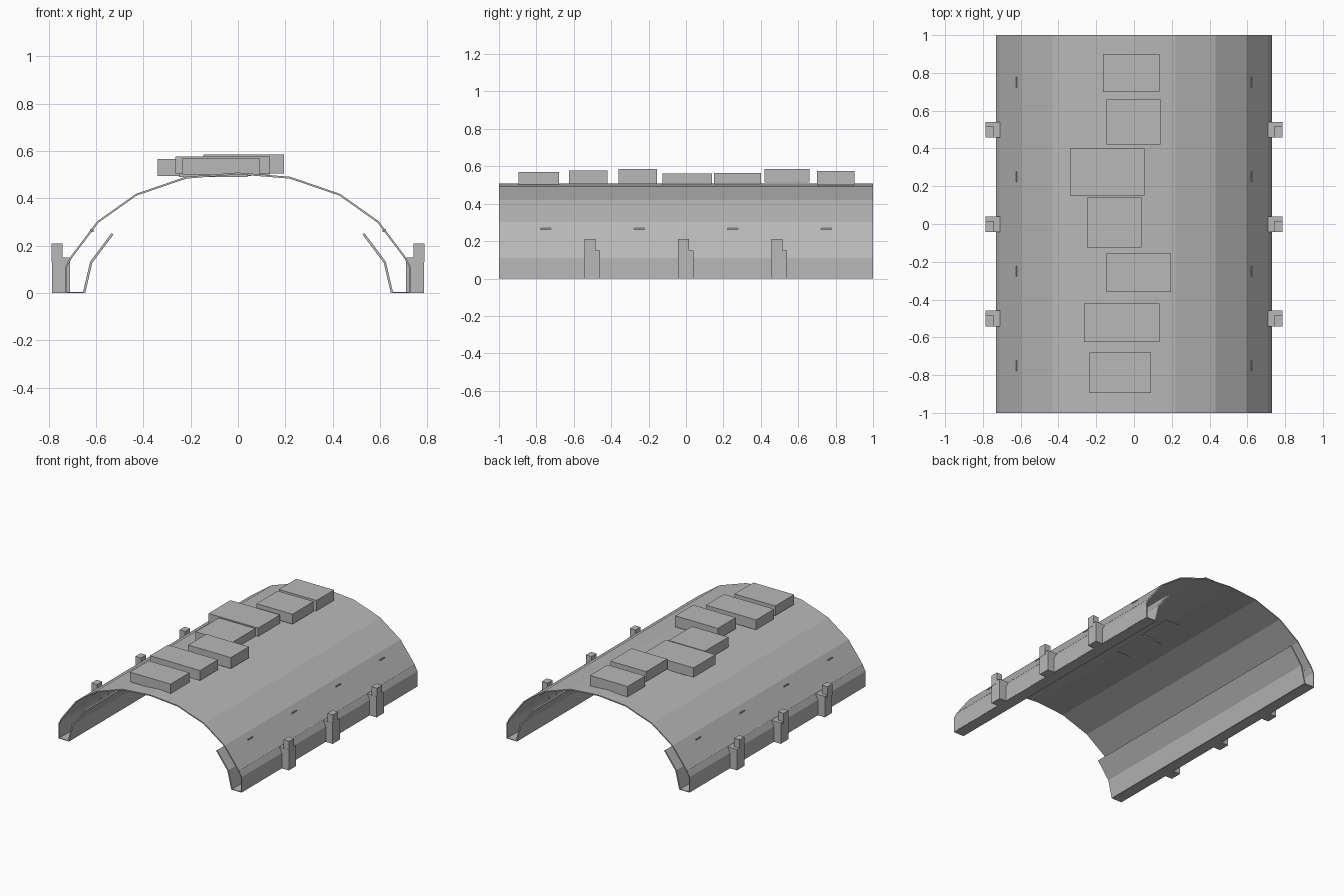
import bpy
import bmesh

cube = bpy.data.objects.get("Cube")
if cube:
    bpy.data.objects.remove(cube, do_unlink=True)

grey = bpy.data.materials.new("plain grey")
grey.use_nodes = True
grey.diffuse_color = (0.48, 0.48, 0.48, 1)
grey.node_tree.nodes["Principled BSDF"].inputs["Base Color"].default_value = grey.diffuse_color


def finish(name, bm):
    bmesh.ops.recalc_face_normals(bm, faces=bm.faces)
    mesh = bpy.data.meshes.new(name)
    bm.to_mesh(mesh)
    bm.free()
    mesh.materials.append(grey)
    obj = bpy.data.objects.new(name, mesh)
    bpy.context.collection.objects.link(obj)
    return obj


def box(name, x, y, z):
    """Box from (min, max) pairs."""
    bm = bmesh.new()
    bmesh.ops.create_cube(bm, size=1)
    for v in bm.verts:
        for i, (lo, hi) in enumerate((x, y, z)):
            v.co[i] = lo if v.co[i] < 0 else hi
    return finish(name, bm)


def sheet(name, profile, thickness, rows=4):
    """Sweep an x-z profile along the length and give it thickness."""
    bm = bmesh.new()
    grid = [[bm.verts.new((x, -1 + 2 * r / rows, z)) for x, z in profile]
            for r in range(rows + 1)]
    for a, b in zip(grid, grid[1:]):
        for i in range(len(profile) - 1):
            bm.faces.new((a[i], a[i + 1], b[i + 1], b[i]))
    obj = finish(name, bm)
    mod = obj.modifiers.new("thickness", "SOLIDIFY")
    mod.thickness = thickness
    mod.offset = 0
    return obj


# Faceted arched shell
half = [(0.705, 0.15), (0.592, 0.30), (0.43, 0.415), (0.22, 0.487)]
sheet("arched_shell", half + [(0, 0.505)] + [(-x, z) for x, z in reversed(half)], 0.008)

for side, s in (("left", 1), ("right", -1)):
    # Side skirt with the sloping shoulder under the arch
    sheet(side + "_skirt", [(s * x, z) for x, z in
          ((0.705, 0.15), (0.726, 0.11), (0.726, 0.004))], 0.007)
    # Inner lining and the sill that closes the wall cavity
    sheet(side + "_lining", [(s * x, z) for x, z in
          ((0.65, 0.002), (0.62, 0.13), (0.53, 0.25))], 0.01)
    box(side + "_sill", sorted((s * 0.65, s * 0.729)), (-1, 1), (0, 0.005))

    # Clamps along the skirt
    for i, y in enumerate((-0.5, 0, 0.5)):
        box(f"{side}_clamp_body_{i}", sorted((s * 0.71, s * 0.785)),
            (y - 0.043, y + 0.041), (0, 0.15))
        box(f"{side}_clamp_post_{i}", sorted((s * 0.742, s * 0.787)),
            (y - 0.042, y + 0.015), (0.13, 0.21))

    # Small catches on the lower slope
    for i in range(4):
        y = -0.75 + i * 0.5
        box(f"{side}_catch_{i}", sorted((s * 0.61, s * 0.625)),
            (y - 0.028, y + 0.028), (0.258, 0.27))

# Uneven row of blocks along the ridge: x range, y range, z range
blocks = [
    ((-0.235, 0.09), (-0.895, -0.68), (0.50, 0.57)),
    ((-0.265, 0.135), (-0.625, -0.42), (0.505, 0.577)),
    ((-0.145, 0.195), (-0.36, -0.155), (0.505, 0.585)),
    ((-0.25, 0.04), (-0.125, 0.14), (0.49, 0.562)),
    ((-0.34, 0.055), (0.15, 0.40), (0.495, 0.565)),
    ((-0.145, 0.14), (0.42, 0.66), (0.513, 0.585)),
    ((-0.165, 0.135), (0.70, 0.90), (0.50, 0.575)),
]
for i, ranges in enumerate(blocks):
    box(f"ridge_block_{i}", *ranges)
